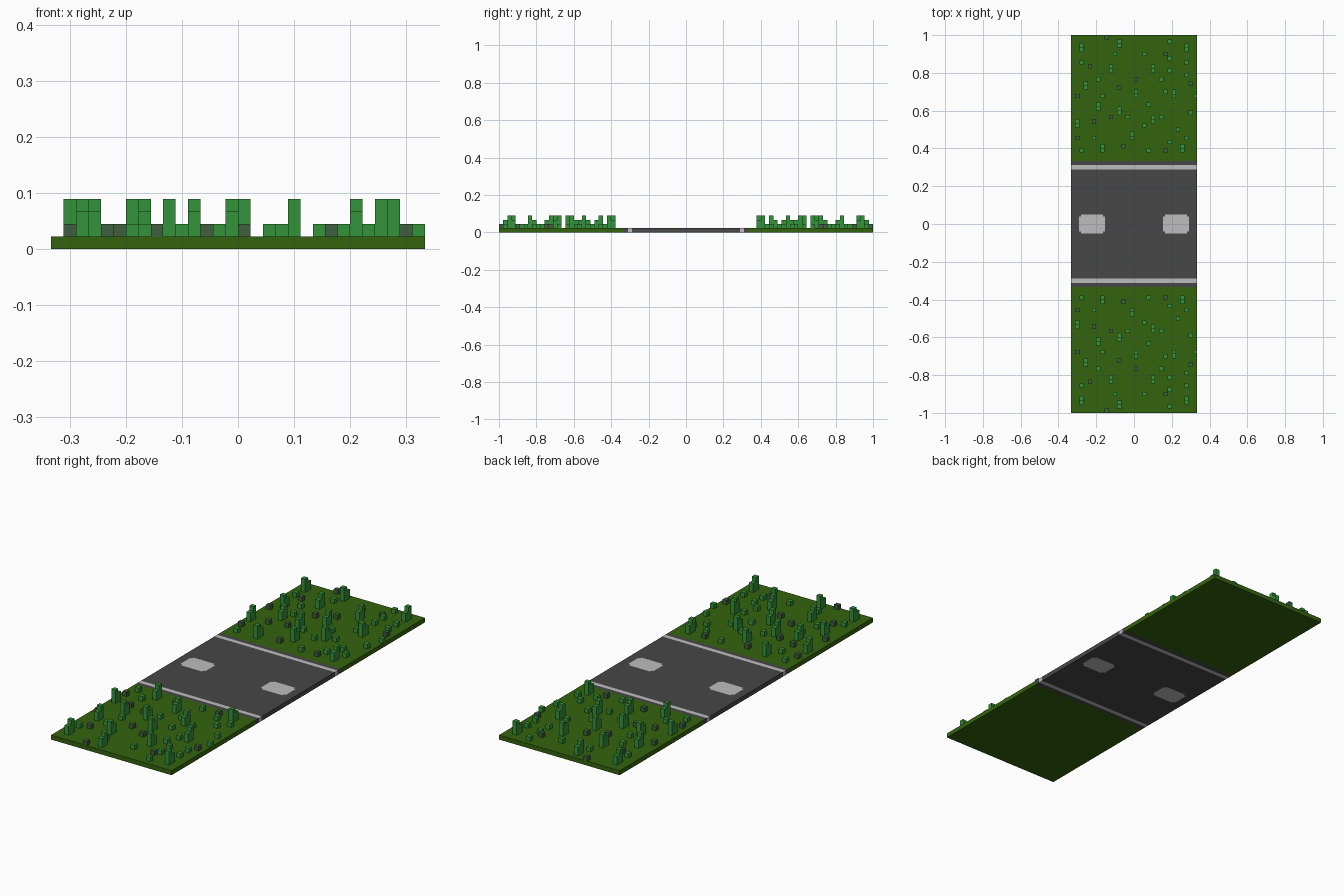
import bpy, bmesh
from mathutils import Vector

old = bpy.data.objects.get("Cube")
if old:
    bpy.data.objects.remove(old)

V = 2 / 90            # size of one block
HX = 15 * V           # half width of the tile


def material(name, rgb):
    lin = [((c / 255 + 0.055) / 1.055) ** 2.4 if c > 10 else c / 255 / 12.92 for c in rgb]
    m = bpy.data.materials.new(name)
    m.use_nodes = True
    m.diffuse_color = (*lin, 1)
    bsdf = next(n for n in m.node_tree.nodes if n.type == 'BSDF_PRINCIPLED')
    bsdf.inputs["Base Color"].default_value = (*lin, 1)
    bsdf.inputs["Roughness"].default_value = 0.9
    return m


GRASS = material("grass green", (52, 100, 14))
ASPHALT = material("asphalt grey", (71, 71, 71))
PAINT = material("road paint", (190, 190, 190))
LEAF = material("leaf green", (52, 146, 58))
DARK = material("dark leaf", (62, 96, 62))


def add_box(bm, x0, x1, y0, y1, z0, z1):
    verts = bmesh.ops.create_cube(bm, size=1)["verts"]
    for v in verts:
        v.co = Vector(((x0 + x1) / 2 + v.co.x * (x1 - x0),
                       (y0 + y1) / 2 + v.co.y * (y1 - y0),
                       (z0 + z1) / 2 + v.co.z * (z1 - z0)))


def make(name, bm, mats, mirror=True):
    mesh = bpy.data.meshes.new(name)
    bm.to_mesh(mesh)
    bm.free()
    ob = bpy.data.objects.new(name, mesh)
    bpy.context.collection.objects.link(ob)
    for m in mats:
        mesh.materials.append(m)
    if mirror:                       # same layout on both sides of the road
        mod = ob.modifiers.new("both_sides", 'MIRROR')
        mod.use_axis = (False, True, False)
        mod.use_mirror_merge = False
    return ob


# Ground strips: grass, kerb and edge line, as (name, inner y, outer y, colour)
for name, y0, y1, mat in (("grass_strip", 15, 45, GRASS),
                          ("road_kerb", 14, 15, ASPHALT),
                          ("edge_line", 13, 14, PAINT)):
    bm = bmesh.new()
    add_box(bm, -HX, HX, y0 * V, y1 * V, 0, V)
    make(name, bm, [mat])

# Road slab, cut so the two rounded centre dashes become their own faces
bm = bmesh.new()
add_box(bm, -HX, HX, -13 * V, 13 * V, 0, V)
DX, DY, CX, STEP = 0.069, 0.05, 0.222, 0.011
cuts = [((s * CX + t * d, 0, 0), (1, 0, 0)) for s in (-1, 1) for t in (-1, 1) for d in (DX, DX - STEP)]
cuts += [((0, t * d, 0), (0, 1, 0)) for t in (-1, 1) for d in (DY, DY - STEP)]
for co, no in cuts:
    bmesh.ops.bisect_plane(bm, geom=bm.verts[:] + bm.edges[:] + bm.faces[:],
                           plane_co=co, plane_no=no)
for f in bm.faces:
    c = f.calc_center_median()
    dx, dy = abs(abs(c.x) - CX), abs(c.y)
    inside = dx < DX and dy < DY
    corner = dx > DX - STEP and dy > DY - STEP
    if abs(f.normal.z) > 0.5 and inside and not corner:
        f.material_index = 1
make("road", bm, [ASPHALT, PAINT], mirror=False)


def block(bm, col, row, height):
    """Block column on the grass; rows count inward from the outer edge."""
    x, y = col * V - HX, 1 - row * V
    add_box(bm, x, x + V, y - V, y, V, V * (1 + height))


# Tall plants: a three-block stem with a two-block shoot beside it (column, row, side)
TALL = [(2, 3, -1), (11, 2, -1), (27, 2, 1), (9, 7, 1), (19, 7, 1), (3, 12, -1),
        (15, 13, 1), (24, 14, -1), (6, 16, 1), (11, 17, 1), (19, 20, -1),
        (1, 20, 1), (14, 24, -1), (7, 27, -1), (26, 26, 1)]
bm = bmesh.new()
for col, row, side in TALL:
    block(bm, col, row, 3)
    block(bm, col, row + side, 2)
make("tall_plants", bm, [LEAF])

# Low tufts, one block each
GREEN_TUFTS = [(23, 1), (10, 4), (17, 4), (2, 6), (23, 5), (27, 6), (23, 8), (27, 9),
               (21, 10), (6, 10), (22, 13), (7, 14), (29, 14), (18, 16), (21, 19),
               (25, 22), (17, 21), (5, 24), (27, 24), (18, 27), (2, 27), (13, 19),
               (28, 18), (23, 25)]
DARK_TUFTS = [(8, 0), (22, 4), (4, 7), (15, 10), (1, 14), (9, 19), (1, 24), (12, 26),
              (11, 12), (5, 20), (28, 11), (22, 27)]
for name, cells, mat in (("green_tufts", GREEN_TUFTS, LEAF), ("dark_tufts", DARK_TUFTS, DARK)):
    bm = bmesh.new()
    for col, row in cells:
        block(bm, col, row, 1)
    make(name, bm, [mat])
